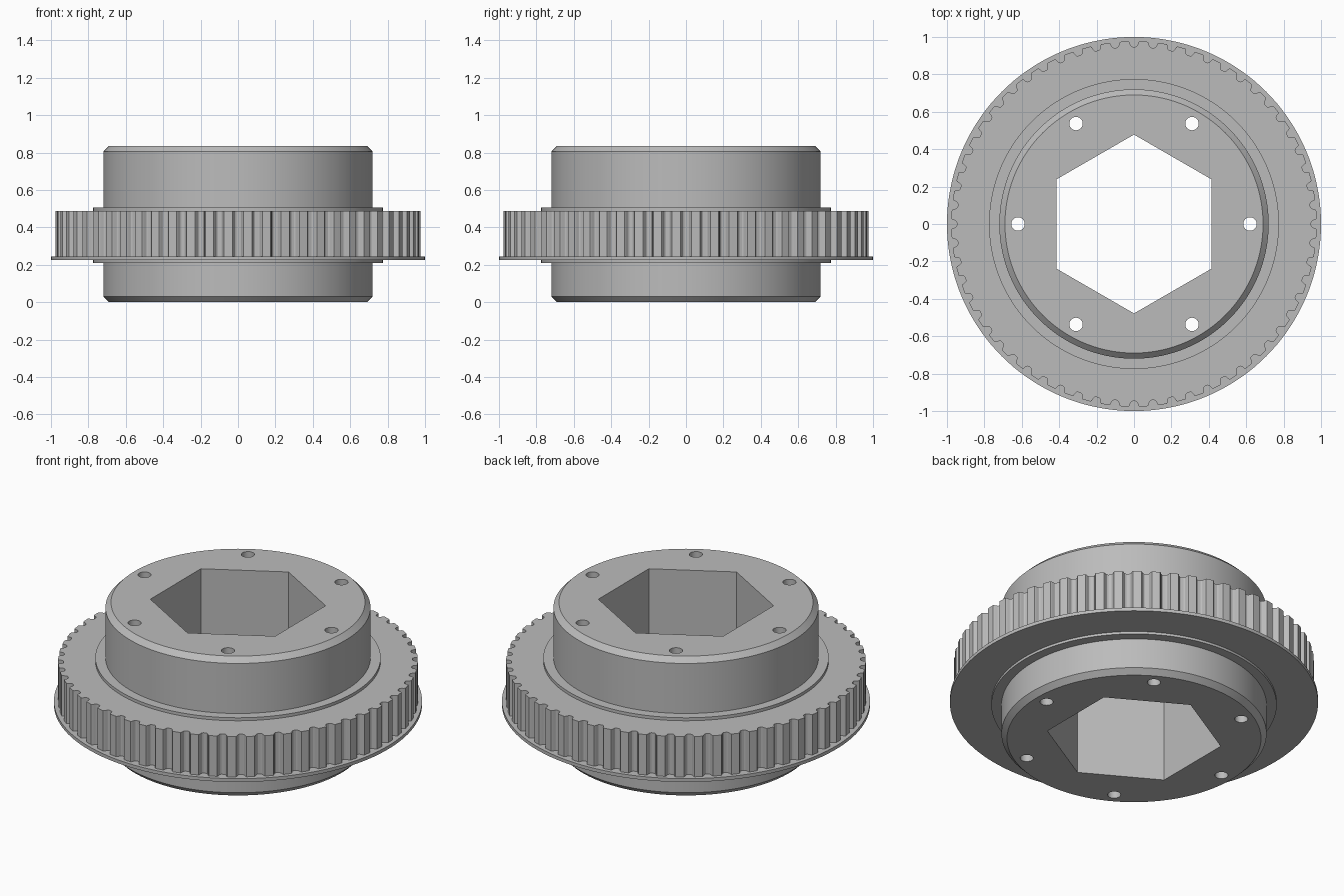
import bpy, bmesh, math
from math import pi, cos, sin, radians

cube = bpy.data.objects.get("Cube")
if cube:
    bpy.data.objects.remove(cube, do_unlink=True)

metal = bpy.data.materials.new("plain grey metal")
metal.use_nodes = True
GREY = (0.5, 0.5, 0.5, 1)
metal.diffuse_color = GREY
metal.node_tree.nodes["Principled BSDF"].inputs["Base Color"].default_value = GREY

TEETH = 60
HOLES = 6


def make_object(name, bm):
    bmesh.ops.recalc_face_normals(bm, faces=bm.faces)
    mesh = bpy.data.meshes.new(name)
    bm.to_mesh(mesh)
    bm.free()
    mesh.materials.append(metal)
    obj = bpy.data.objects.new(name, mesh)
    bpy.context.collection.objects.link(obj)
    return obj


def select(obj):
    bpy.ops.object.select_all(action="DESELECT")
    obj.select_set(True)
    bpy.context.view_layer.objects.active = obj


def smooth(obj):
    select(obj)
    bpy.ops.object.shade_smooth_by_angle(angle=radians(28))


def stack(name, loops, closed):
    """Skin a list of point loops; close into a ring or cap both ends."""
    bm = bmesh.new()
    rows = [[bm.verts.new(p) for p in loop] for loop in loops]
    n = len(rows[0])
    pairs = list(zip(rows, rows[1:]))
    if closed:
        pairs.append((rows[-1], rows[0]))
    for a, b in pairs:
        for i in range(n):
            j = (i + 1) % n
            bm.faces.new((a[i], a[j], b[j], b[i]))
    if not closed:
        bm.faces.new(rows[0])
        bm.faces.new(rows[-1])
    return make_object(name, bm)


def circle(r, z, n=144, start=0.0):
    return [(r * cos(start + 2 * pi * i / n), r * sin(start + 2 * pi * i / n), z)
            for i in range(n)]


def prism(name, r, n, start=0.0, x=0.0, y=0.0):
    loops = [[(px + x, py + y, pz) for px, py, pz in circle(r, z, n, start)]
             for z in (-0.2, 1.1)]
    return stack(name, loops, False)


# Hub with chamfered ends, support collar and thin flange in one turned body
profile = [(0.69, 0), (0.72, 0.03), (0.72, 0.21), (0.775, 0.21), (0.775, 0.225),
           (1, 0.225), (1, 0.245), (0.775, 0.245), (0.775, 0.505),
           (0.72, 0.505), (0.72, 0.805), (0.69, 0.835)]
hub = stack("hub_and_flange", [circle(r, z) for r, z in profile], False)

# Hexagonal bore and ring of through holes
cutters = [prism("bore_cutter", 0.478, 6, pi / 2)]
for k in range(HOLES):
    a = 2 * pi * k / HOLES
    cutters.append(prism("hole_cutter", 0.036, 24, 0, 0.62 * cos(a), 0.62 * sin(a)))
for cutter in cutters:
    cutter.hide_render = True
    select(hub)
    mod = hub.modifiers.new("cut", "BOOLEAN")
    mod.operation = "DIFFERENCE"
    mod.solver = "EXACT"
    mod.object = cutter
    bpy.ops.object.modifier_apply(modifier=mod.name)
    bpy.data.objects.remove(cutter, do_unlink=True)
smooth(hub)

# Toothed belt rim: each pitch is a rounded groove followed by a land
groove = [(-0.28, 0), (-0.23, 0.006), (-0.2, 0.017), (-0.15, 0.026), (-0.08, 0.03)]
pitch = groove + [(-f, d) for f, d in reversed(groove)] + [(0.5, 0)]
spokes = [(2 * pi * (k + f) / TEETH, 0.977 - d) for k in range(TEETH) for f, d in pitch]


def rim(z):
    return [(r * cos(a), r * sin(a), z) for a, r in spokes]


def bore(z):
    return [(0.75 * cos(a), 0.75 * sin(a), z) for a, r in spokes]


LOW, HIGH = 0.24, 0.487
teeth = stack("toothed_rim", [bore(LOW), rim(LOW), rim(HIGH), bore(HIGH)], True)
smooth(teeth)
